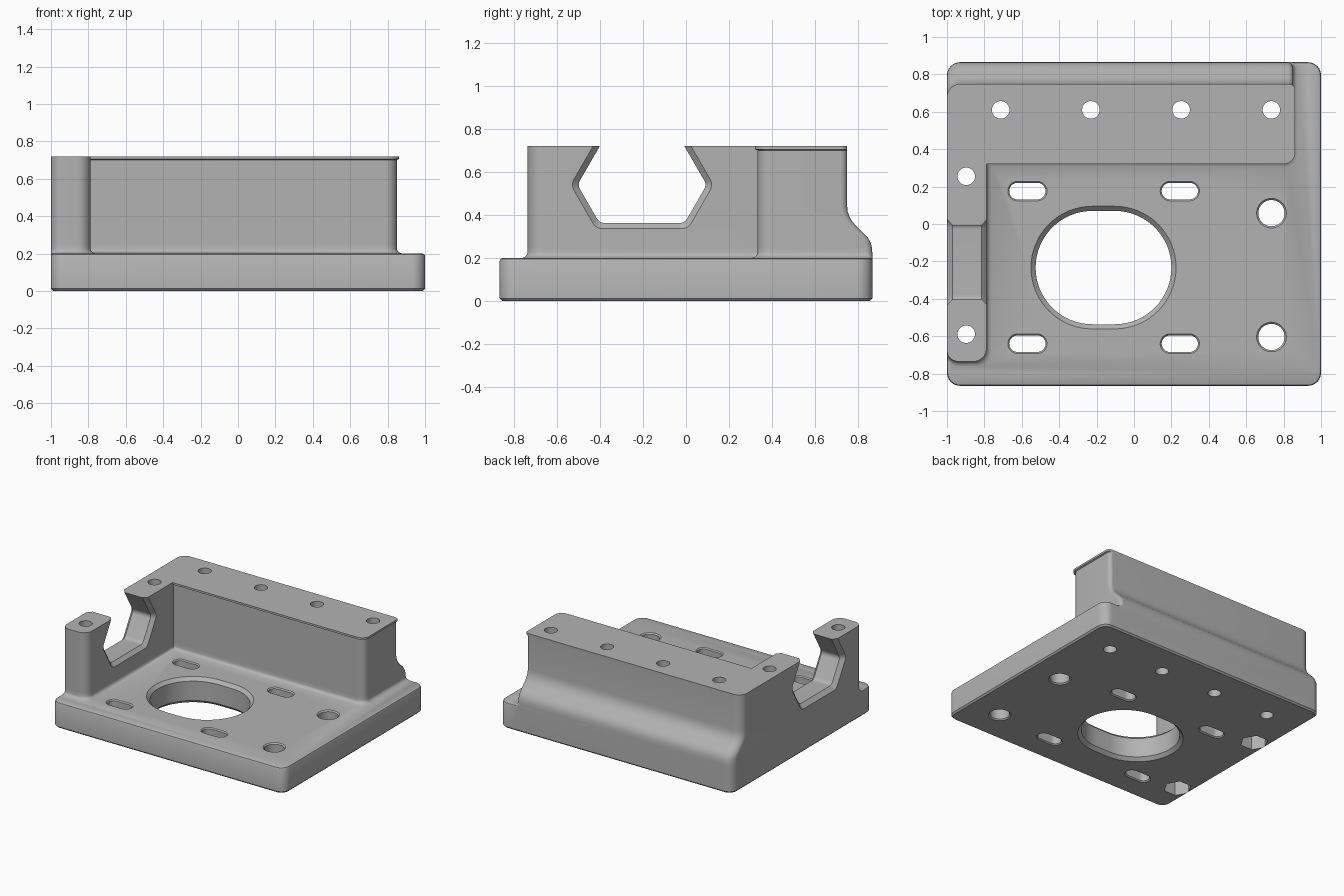
import bpy, bmesh, math
from mathutils import Vector

if "Cube" in bpy.data.objects:
    bpy.data.objects.remove(bpy.data.objects["Cube"], do_unlink=True)

grey = bpy.data.materials.new("machined_grey")
grey.use_nodes = True
grey.diffuse_color = (0.45, 0.45, 0.45, 1)
grey.node_tree.nodes["Principled BSDF"].inputs["Base Color"].default_value = (0.45, 0.45, 0.45, 1)


def rounded(corners, steps=8):
    """Outline from (x, y, radius) corners, each filleted with an arc."""
    out = []
    for i, (x, y, r) in enumerate(corners):
        p = Vector((x, y))
        if r == 0:
            out.append(p)
            continue
        u = (Vector(corners[i - 1][:2]) - p).normalized()
        v = (Vector(corners[(i + 1) % len(corners)][:2]) - p).normalized()
        half = u.angle(v) / 2
        t = r / math.tan(half)
        c = p + (u + v).normalized() * r / math.sin(half)
        for k in range(steps + 1):
            out.append(c + (p + u * t - c).lerp(p + v * t - c, k / steps).normalized() * r)
    return out


def box_outline(x0, x1, y0, y1, r):
    return rounded([(x0, y0, r), (x1, y0, r), (x1, y1, r), (x0, y1, r)])


def stadium(cx, cy, half, r, n=32):
    """Round hole outline, stretched along x by half."""
    pts = []
    for side in (1, -1):
        for k in range(n + 1):
            a = side * math.pi / 2 * (2 * k / n - 1) if side > 0 else math.pi * (0.5 + k / n)
            pts.append(Vector((cx + side * half + r * math.cos(a), cy + r * math.sin(a))))
    return pts


def circle(cx, cy, r, n=32):
    return [Vector((cx + r * math.cos(2 * math.pi * k / n), cy + r * math.sin(2 * math.pi * k / n)))
            for k in range(n)]


def loft(name, layers, along_x=False):
    """Closed solid through (height, outline) layers."""
    bm = bmesh.new()
    rings = []
    for h, pts in layers:
        rings.append([bm.verts.new((h, p.x, p.y) if along_x else (p.x, p.y, h)) for p in pts])
    n = len(rings[0])
    for a, b in zip(rings, rings[1:]):
        for i in range(n):
            j = (i + 1) % n
            bm.faces.new((a[i], a[j], b[j], b[i]))
    bm.faces.new(rings[0][::-1])
    bm.faces.new(rings[-1])
    bmesh.ops.recalc_face_normals(bm, faces=bm.faces)
    mesh = bpy.data.meshes.new(name)
    bm.to_mesh(mesh)
    bm.free()
    mesh.materials.append(grey)
    ob = bpy.data.objects.new(name, mesh)
    bpy.context.collection.objects.link(ob)
    return ob


def combine(target, other, operation):
    other.hide_render = True
    bpy.context.view_layer.objects.active = target
    m = target.modifiers.new("combine", "BOOLEAN")
    m.operation, m.solver, m.object = operation, "EXACT", other
    bpy.ops.object.modifier_apply(modifier=m.name)
    bpy.data.objects.remove(other, do_unlink=True)


# Base plate with eased top and bottom edges
T = 0.2


def plate(d):
    return box_outline(-1 + d, 1 - d, -0.865 + d, 0.865 - d, 0.07 - d)


body = loft("mounting_bracket", [(0, plate(0.012)), (0.012, plate(0)), (T - 0.012, plate(0)),
                                 (T - 0.004, plate(0.004)), (T, plate(0.012))])


# L-shaped wall: foot fillet, flared back and a thin lip around the top
def wall(skirt, lip, back):
    d = skirt + lip
    return rounded([(-1, -0.735 - skirt, 0.06), (-0.788 + skirt, -0.735 - skirt, 0.07),
                    (-0.788 + skirt, 0.332 - d, 0), (0.85 + d, 0.332 - d, 0.06),
                    (0.85 + d, back, 0.03), (-1, back, 0.07)])


wall_layers = [(0.1, 0.025, 0, 0.865), (T, 0.025, 0, 0.865), (0.206, 0.012, 0, 0.865),
               (0.215, 0.003, 0, 0.865), (0.225, 0, 0, 0.865), (0.25, 0, 0, 0.863),
               (0.272, 0, 0, 0.857), (0.293, 0, 0, 0.845), (0.31, 0, 0, 0.83),
               (0.35, 0, 0, 0.789), (0.368, 0, 0, 0.773), (0.39, 0, 0, 0.76),
               (0.415, 0, 0, 0.751), (0.445, 0, 0, 0.748), (0.7, 0, 0, 0.748),
               (0.705, 0, 0.011, 0.748), (0.72, 0, 0.011, 0.748)]
combine(body, loft("wall", [(z, wall(s, l, b)) for z, s, l, b in wall_layers]), "UNION")


# Hexagonal cradle through the side wall, chamfered on both faces
def cradle(d):
    s = d / math.cos(math.pi / 6)
    mid, zc, top, low = -0.204, 0.54, 0.85, 0.363 - d
    tan = math.tan(math.pi / 6)
    side = 0.3 + s
    yt, yl = side - (top - zc) * tan, side - (zc - low) * tan
    r = 0.04 + d / 2
    return rounded([(mid - yl, low, r), (mid + yl, low, r), (mid + side, zc, r),
                    (mid + yt, top, 0), (mid - yt, top, 0), (mid - side, zc, r)])


combine(body, loft("cradle_cutter", [(-1.03, cradle(0.06)), (-0.97, cradle(0)),
                                     (-0.815, cradle(0)), (-0.755, cradle(0.06))], True), "DIFFERENCE")


# Chamfered openings through the base plate
def opening(cx, cy, half, r, c):
    layers = [(-c, 2 * c), (c, 0), (T - c, 0), (T + c, 2 * c)]
    combine(body, loft("opening_cutter", [(z, stadium(cx, cy, half, r + d)) for z, d in layers]),
            "DIFFERENCE")


opening(-0.163, -0.233, 0.06, 0.303, 0.025)
for y in (0.176, -0.64):
    for x in (-0.57, 0.245):
        opening(x, y, 0.053, 0.044, 0.008)
for y in (0.058, -0.604):
    opening(0.735, y, 0.0005, 0.07, 0.009)

# Bolt holes down through the walls, with nut pockets under the side wall
bolts = [(-0.713 + 0.4825 * i, 0.61) for i in range(4)]
nuts = [(-0.897, 0.255), (-0.897, -0.589)]
for x, y in bolts + nuts:
    hole = circle(x, y, 0.047)
    combine(body, loft("bolt_cutter", [(-0.1, hole), (0.9, hole)]), "DIFFERENCE")
for x, y in nuts:
    pocket = circle(x, y, 0.1, 6)
    combine(body, loft("nut_cutter", [(-0.1, pocket), (0.12, pocket)]), "DIFFERENCE")

bpy.ops.object.select_all(action="DESELECT")
body.select_set(True)
bpy.context.view_layer.objects.active = body
bpy.ops.object.shade_smooth_by_angle(angle=math.radians(35))
